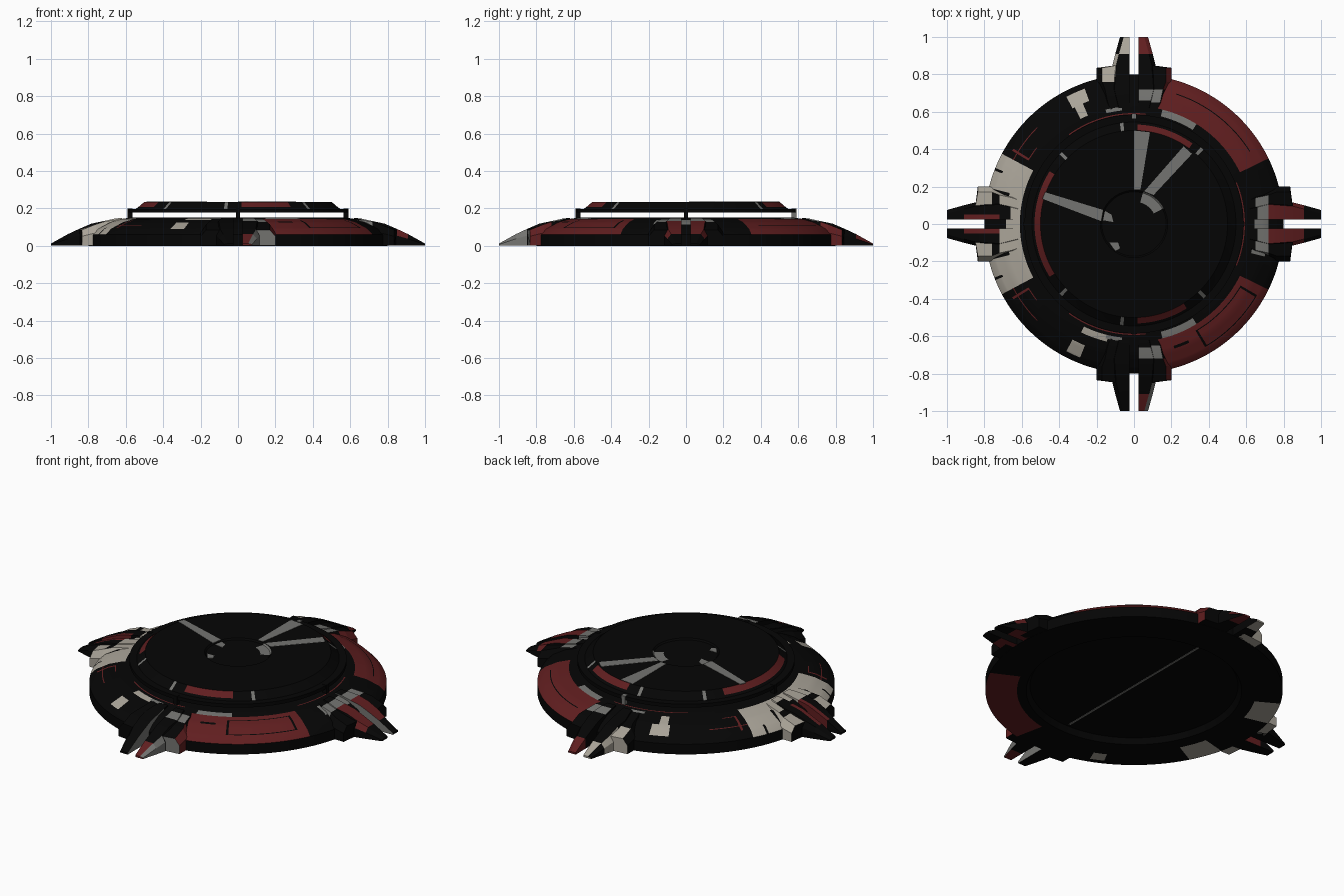
import bpy, bmesh, math

if "Cube" in bpy.data.objects:
    bpy.data.objects.remove(bpy.data.objects["Cube"])

# Flat colours
def material(name, rgb):
    m = bpy.data.materials.new(name)
    m.diffuse_color = (*rgb, 1)
    m.use_nodes = True
    m.node_tree.nodes["Principled BSDF"].inputs["Base Color"].default_value = m.diffuse_color
    return m

MATS = [material("black_hull", (0.0016, 0.0016, 0.0016)),
        material("dark_red", (0.118, 0.013, 0.014)),
        material("beige", (0.40, 0.37, 0.315)),
        material("grey", (0.175, 0.175, 0.165))]
BLACK, RED, BEIGE, GREY = range(4)


def finish(name, bm, paint=None, angle=25):
    bmesh.ops.recalc_face_normals(bm, faces=bm.faces)
    if paint:
        for f in bm.faces:
            f.material_index = paint(f.calc_center_median())
    me = bpy.data.meshes.new(name)
    bm.to_mesh(me)
    bm.free()
    for m in MATS:
        me.materials.append(m)
    ob = bpy.data.objects.new(name, me)
    bpy.context.collection.objects.link(ob)
    bpy.context.view_layer.objects.active = ob
    ob.select_set(True)
    bpy.ops.object.shade_smooth_by_angle(angle=math.radians(angle))
    ob.select_set(False)
    return ob


def polar_paint(rules, under=None):
    # each rule: colour, start angle, end angle, inner and outer radius
    def paint(c):
        r, a = math.hypot(c.x, c.y), math.degrees(math.atan2(c.y, c.x))
        col = BLACK
        for k, a0, a1, r0, r1 in (under if under is not None and c.z < 0.029 else rules):
            if r0 <= r <= r1 and (a - a0) % 360 <= a1 - a0:
                col = k
        return col
    return paint


def box_paint(rules):
    def paint(c):
        col = BLACK
        for k, x0, x1, y0, y1 in rules:
            if x0 <= c.x <= x1 and y0 <= c.y <= y1:
                col = k
        return col
    return paint


def lathe(name, profile, paint, n=360):
    bm = bmesh.new()
    rings = []
    for r, z in profile:
        if r == 0:
            rings.append([bm.verts.new((0, 0, z))] * n)
        else:
            rings.append([bm.verts.new((r * math.cos(2 * math.pi * i / n),
                                        r * math.sin(2 * math.pi * i / n), z)) for i in range(n)])
    for a, b in zip(rings, rings[1:]):
        for i in range(n):
            j = (i + 1) % n
            bm.faces.new(list(dict.fromkeys((a[i], a[j], b[j], b[i]))))
    return finish(name, bm, paint)


def prism(name, pts, z0, z1, mat):
    bm = bmesh.new()
    f = bm.faces.new([bm.verts.new((x, y, z0)) for x, y in pts])
    top = bmesh.ops.extrude_face_region(bm, geom=[f])["geom"]
    for v in top:
        if isinstance(v, bmesh.types.BMVert):
            v.co.z = z1
    return finish(name, bm, lambda c: mat)


# Base ring: sloped top, recessed underside, panels painted by angle and radius
def slope(r):
    pts = [(0.58, 0.150), (0.63, 0.143), (0.70, 0.125), (0.77, 0.09), (0.80, 0.06)]
    for (ra, za), (rb, zb) in zip(pts, pts[1:]):
        if r <= rb:
            return za + (zb - za) * (r - ra) / (rb - ra)
    return pts[-1][1]

radii = [0.58, 0.587, 0.593, 0.61, 0.63, 0.645, 0.658, 0.663, 0.685, 0.70, 0.72, 0.728, 0.733, 0.755, 0.76,
         0.77, 0.80]
profile = [(0, 0.03), (0.56, 0.03)] + [(r, 0) for r in radii] + [(r, slope(r)) for r in reversed(radii)]
profile.append((0, 0.150))
ring_rules = [(RED, 26, 80, 0.63, 0.798), (RED, -80, -26, 0.63, 0.798),
              # grooves in the red panels
              (BLACK, 32, 72, 0.728, 0.733), (BLACK, -60, -30, 0.658, 0.663),
              (BLACK, -60, -30, 0.755, 0.76), (BLACK, -31, -30, 0.66, 0.76),
              (BLACK, -60, -59, 0.66, 0.76), (BLACK, -72, -65, 0.685, 0.70),
              # beige panels on the left, grey patch on the right
              (BEIGE, 152, 208, 0.61, 0.685), (BEIGE, 152, 166, 0.66, 0.798),
              (BEIGE, 194, 208, 0.66, 0.798), (GREY, -14, 10, 0.645, 0.72),
              (BLACK, 158, 159, 0.755, 0.798), (BLACK, 201, 202, 0.755, 0.798),
              # beige marks
              (BEIGE, 110, 118, 0.70, 0.77), (BEIGE, 113, 117, 0.63, 0.70),
              (BEIGE, -118, -112, 0.70, 0.77), (BEIGE, -116, -103, 0.61, 0.645),
              # thin red line round the inner edge
              (RED, -22, 22, 0.587, 0.593), (RED, 84, 126, 0.587, 0.593), (RED, -126, -84, 0.587, 0.593)]
# small grey and red marks on both sides
for k, a0, a1, r0, r1 in [(GREY, 58, 76, 0.593, 0.63), (GREY, 96, 104, 0.61, 0.63),
                          (RED, 135, 152, 0.728, 0.733), (RED, 142, 149, 0.658, 0.663),
                          (RED, 148, 149, 0.66, 0.76)]:
    ring_rules += [(k, a0, a1, r0, r1), (k, -a1, -a0, r0, r1)]
under_rules = [(RED, -78, -26, 0.63, 0.799), (BEIGE, 150, 166, 0.66, 0.798), (BEIGE, 194, 208, 0.66, 0.798),
               (BEIGE, -118, -112, 0.70, 0.77)]
lathe("base_ring", profile, polar_paint(ring_rules, under_rules))

# Upper disc with flange, chamfered edge and recessed hub
disc_profile = [(0, 0.177), (0.585, 0.177), (0.585, 0.198), (0.545, 0.198), (0.532, 0.208), (0.50, 0.235),
                (0.18, 0.235), (0.172, 0.227), (0.12, 0.227), (0, 0.227)]
disc_rules = [(RED, 54, 88, 0.50, 0.533), (RED, 148, 212, 0.50, 0.533), (RED, -88, -58, 0.50, 0.533)]
disc_rules += [(GREY, a - 1.2, a + 1.2, 0.50, 0.54) for a in (97, 48, -46, 136, -136, -97)]
disc_rules += [(GREY, 28, 74, 0.13, 0.179)]
lathe("upper_disc", disc_profile, polar_paint(disc_rules))

# Pale stripes on the disc top, hub marks and the seam underneath
prism("disc_stripe_back", [(0, 0.185), (0.035, 0.185), (0.085, 0.49), (0, 0.50)], 0.233, 0.2365, GREY)
prism("disc_stripe_right", [(0.055, 0.175), (0.105, 0.155), (0.31, 0.375), (0.265, 0.415)], 0.233, 0.2365, GREY)
prism("disc_stripe_left", [(-0.175, 0.015), (-0.165, 0.075), (-0.475, 0.17), (-0.49, 0.135)], 0.233, 0.2365, GREY)
prism("hub_mark_left", [(-0.165, 0.02), (-0.11, 0.01), (-0.12, 0.05), (-0.155, 0.07)], 0.225, 0.229, GREY)
prism("hub_mark_front", [(-0.13, -0.10), (-0.085, -0.10), (-0.075, -0.13), (-0.10, -0.145)], 0.225, 0.229, GREY)
prism("underside_seam", [(-0.006, -0.54), (0.006, -0.54), (0.006, 0.54), (-0.006, 0.54)], 0.032, 0.028, GREY)

# Clips that hold the disc above the base
DIRECTIONS = (("right", 1, 0), ("back", 0, 1), ("left", -1, 0), ("front", 0, -1))
for name, c, s in DIRECTIONS:
    pts = [(c * u - s * v, s * u + c * v) for u, v in
           ((0.565, -0.012), (0.59, -0.012), (0.59, 0.012), (0.565, 0.012))]
    prism("clip_" + name, pts, 0.145, 0.20, GREY if name == "back" else BLACK)


# Four forked arms: each has mirrored shoulder and prong lofts along the radius
SHOULDER = [(0.60, 0.15, 0.145), (0.65, 0.17, 0.14), (0.72, 0.185, 0.128), (0.76, 0.20, 0.115), (0.835, 0.20, 0.085)]
PRONG = [(0.62, 0.10, 0.15), (0.66, 0.11, 0.145), (0.72, 0.125, 0.132), (0.785, 0.12, 0.118),
         (0.85, 0.115, 0.09), (0.91, 0.10, 0.062), (1.0, 0.075, 0.012)]


def loft(bm, stations, side, c, s, bevel, inner):
    prev = None
    for u, w, z in stations:
        sect = [(inner, 0.001), (w, 0.001), (w, z * 0.6), (w - bevel, z), (inner + 0.025, z), (inner, z)]
        tip = 0.015 if stations is SHOULDER and u > 0.8 else 0   # slanted shoulder end
        cur = [bm.verts.new((c * (u + tip * (v < 0.15)) - s * v * side,
                             s * (u + tip * (v < 0.15)) + c * v * side, h)) for v, h in sect]
        if prev:
            for i in range(6):
                j = (i + 1) % 6
                bm.faces.new((prev[i], prev[j], cur[j], cur[i]))
        else:
            bm.faces.new(cur)
        prev = cur
    bm.faces.new(prev)


ARM_RULES = {
    "right": [(GREY, 0.645, 0.72, -0.17, 0.12), (RED, 0.72, 0.90, 0.026, 0.10), (RED, 0.72, 0.90, -0.10, -0.026),
              (GREY, 0.64, 1.0, 0.024, 0.0255)],
    "left": [(RED, -0.89, -0.72, -0.045, 0.045), (BEIGE, -0.84, -0.69, 0.125, 0.21),
             (BEIGE, -0.84, -0.69, -0.21, -0.125), (BEIGE, -0.69, -0.62, -0.2, 0.2)],
    "back": [(RED, 0.02, 0.08, 0.90, 1.0), (BEIGE, -0.065, -0.026, 0.90, 1.0), (RED, 0.14, 0.21, 0.70, 0.84),
             (GREY, 0.03, 0.15, 0.65, 0.72), (BEIGE, -0.13, -0.09, 0.79, 0.90)],
    "front": [(RED, 0.02, 0.08, -1.0, -0.90), (GREY, 0.075, 0.13, -1.0, -0.84), (RED, 0.14, 0.21, -0.84, -0.70),
              (GREY, 0.03, 0.15, -0.72, -0.65), (GREY, -0.0255, -0.024, -1.0, -0.64)]}
for name, c, s in DIRECTIONS:
    bm = bmesh.new()
    for side in (1, -1):
        loft(bm, SHOULDER, side, c, s, 0.03, 0.06)
        loft(bm, PRONG, side, c, s, 0.02, 0.025)
    finish("arm_" + name, bm, box_paint(ARM_RULES[name]), 15)
